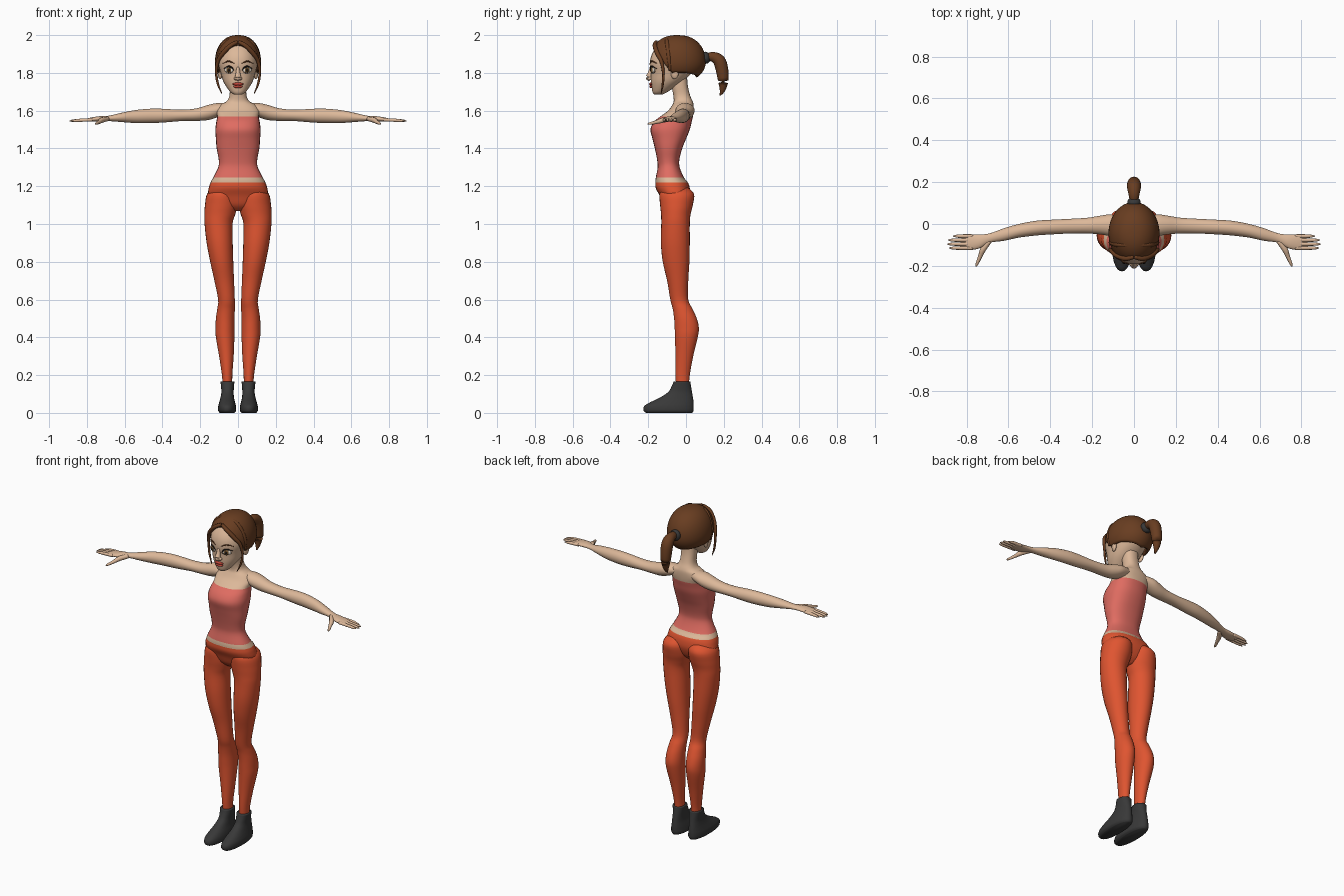
import bpy, bmesh, math
from mathutils import Vector, Matrix
from mathutils.bvhtree import BVHTree

default_cube = bpy.data.objects.get("Cube")
if default_cube:
    bpy.data.objects.remove(default_cube, do_unlink=True)


def material(name, r, g, b):
    mat = bpy.data.materials.new(name)
    mat.use_nodes = True
    mat.diffuse_color = (r, g, b, 1)
    shader = mat.node_tree.nodes["Principled BSDF"]
    shader.inputs["Base Color"].default_value = (r, g, b, 1)
    shader.inputs["Roughness"].default_value = 0.8
    return mat


SKIN = material("skin", .72, .48, .32)
TOP = material("coral top", .74, .15, .12)
PANTS = material("orange trousers", .74, .09, .03)
BOOT = material("charcoal", .04, .04, .04)
HAIR = material("brown hair", .14, .047, .015)
LIPS = material("red lips", .52, .06, .04)
WHITE = material("eye white", .78, .7, .6)
IRIS = material("hazel iris", .2, .1, .03)
DARK = material("dark lash", .015, .01, .008)


def finish(name, bm, mats, mirror=False):
    """Turn a bmesh into a smooth shaded object, mirrored over x if asked."""
    bmesh.ops.recalc_face_normals(bm, faces=bm.faces)
    for face in bm.faces:
        face.smooth = True
    mesh = bpy.data.meshes.new(name)
    bm.to_mesh(mesh)
    bm.free()
    for mat in mats:
        mesh.materials.append(mat)
    obj = bpy.data.objects.new(name, mesh)
    bpy.context.collection.objects.link(obj)
    if mirror:
        mod = obj.modifiers.new("mirror", "MIRROR")
        mod.use_mirror_merge = False
    return obj


def spline(rows, steps=4):
    """Smooth curve of number tuples that passes through every row."""
    rows = [Vector(row) for row in rows]
    out = []
    for i in range(len(rows) - 1):
        p, q = rows[i], rows[i + 1]
        before = rows[i - 1] if i else p
        after = rows[min(i + 2, len(rows) - 1)]
        for k in range(steps):
            t = k / steps
            start, end = (q - before) / 2, (after - p) / 2
            out.append(p + start * t + (3 * (q - p) - 2 * start - end) * t ** 2
                       + (2 * (p - q) + start + end) * t ** 3)
    return out + [rows[-1]]


def skin_rings(bm, rings):
    """Bridge rings of points and close both ends."""
    loops = [[bm.verts.new(p) for p in ring] for ring in rings]
    n = len(loops[0])
    for low, high in zip(loops, loops[1:]):
        for i in range(n):
            j = (i + 1) % n
            bm.faces.new((low[i], low[j], high[j], high[i]))
    bm.faces.new(loops[0])
    bm.faces.new(loops[-1])


def loft(name, rows, mats, axis="z", power=1.0, mirror=False, rule=None, sides=28):
    """Rows hold the position on the axis and the extents across it."""
    rings = []
    for pos, a0, a1, b0, b1 in spline(rows):
        ring = []
        for i in range(sides):
            ang = math.tau * i / sides
            c, s = math.cos(ang), math.sin(ang)
            u = (a0 + a1) / 2 + (a1 - a0) / 2 * math.copysign(abs(c) ** power, c)
            v = (b0 + b1) / 2 + (b1 - b0) / 2 * math.copysign(abs(s) ** power, s)
            ring.append((u, v, pos) if axis == "z" else (pos, u, v))
        rings.append(ring)
    bm = bmesh.new()
    skin_rings(bm, rings)
    if rule:
        for face in bm.faces:
            face.material_index = rule(face.calc_center_median().z)
    return finish(name, bm, mats, mirror)


def tube(name, rows, mat, mirror=False, sides=10):
    """Round tapered tube through rows of x, y, z, radius."""
    pts = spline(rows)
    rings = []
    for i, p in enumerate(pts):
        along = (pts[min(i + 1, len(pts) - 1)] - pts[max(i - 1, 0)]).xyz
        turn = along.to_track_quat("Z", "Y")
        rings.append([p.xyz + turn @ Vector((math.cos(a), math.sin(a), 0)) * p.w
                      for a in (math.tau * k / sides for k in range(sides))])
    bm = bmesh.new()
    skin_rings(bm, rings)
    return finish(name, bm, [mat], mirror)


def ball(name, centre, size, mat, mirror=False, turn=0):
    bm = bmesh.new()
    bmesh.ops.create_uvsphere(bm, u_segments=20, v_segments=12, radius=1)
    bm.transform(Matrix.Translation(centre) @ Matrix.Rotation(turn, 4, "Z")
                 @ Matrix.Diagonal((*size, 1)))
    return finish(name, bm, [mat], mirror)


# Torso with neck: trousers, bare waist, strapless top, bare shoulders
body = [(1.07, .03, -.09, -.03), (1.1, .1, -.12, 0), (1.15, .155, -.14, .02),
        (1.19, .155, -.16, .02), (1.22, .145, -.162, .01), (1.245, .132, -.16, -.01),
        (1.3, .105, -.15, -.033), (1.34, .102, -.153, -.035), (1.4, .113, -.165, -.02),
        (1.45, .117, -.177, 0), (1.5, .12, -.188, .02), (1.54, .115, -.17, .03),
        (1.57, .11, -.135, .037), (1.6, .115, -.095, .04), (1.63, .095, -.073, .04),
        (1.65, .06, -.065, .035), (1.68, .045, -.067, .022), (1.73, .044, -.075, .01),
        (1.79, .044, -.075, .005)]


def body_colour(z):
    return 0 if z < 1.22 else 2 if 1.245 < z < 1.57 else 1


loft("torso", [(z, -w, w, f, b) for z, w, f, b in body], [PANTS, SKIN, TOP],
     power=.86, rule=body_colour)

# Legs
loft("leg", [(1.2, .02, .12, -.12, 0), (1.16, .004, .163, -.14, .042),
             (1.1, .002, .175, -.137, .036), (1.05, .015, .178, -.132, .024),
             (1, .029, .177, -.131, .02), (.9, .028, .166, -.133, .02),
             (.8, .025, .147, -.123, .018), (.7, .021, .125, -.1, .012),
             (.6, .017, .105, -.083, .012), (.55, .017, .11, -.07, .035),
             (.5, .018, .117, -.063, .057), (.45, .018, .119, -.06, .068),
             (.4, .019, .117, -.058, .062), (.3, .023, .1, -.056, .038),
             (.2, .03, .085, -.056, .02), (.14, .03, .082, -.052, .015)],
     [PANTS], mirror=True)

# Ankle boots
loft("boot", [(0, .02, .096, -.212, .033), (.012, .01, .105, -.225, .04),
              (.035, .011, .105, -.222, .041), (.055, .015, .1, -.192, .04),
              (.08, .021, .093, -.14, .037), (.11, .023, .088, -.095, .032),
              (.14, .021, .09, -.076, .027), (.165, .019, .093, -.066, .023)],
     [BOOT], mirror=True, power=.9)

# Arms with palms
loft("arm", [(.05, -.04, .03, 1.59, 1.64), (.11, -.055, .045, 1.565, 1.64),
             (.16, -.05, .04, 1.55, 1.63), (.22, -.045, .03, 1.546, 1.612),
             (.3, -.045, .025, 1.545, 1.605), (.4, -.05, .02, 1.537, 1.61),
             (.47, -.055, .015, 1.535, 1.61), (.55, -.065, 0, 1.535, 1.602),
             (.62, -.08, -.02, 1.54, 1.588), (.69, -.09, -.045, 1.545, 1.572),
             (.74, -.117, -.05, 1.542, 1.57), (.79, -.123, -.05, 1.542, 1.561),
             (.81, -.115, -.056, 1.546, 1.555)], [SKIN], axis="x", mirror=True)

# Fingers and thumb
fingers = {"little": (-.058, .865), "ring": (-.077, .888),
           "middle": (-.096, .892), "index": (-.115, .884)}
for label, (y, tip) in fingers.items():
    tube(label + "_finger", [(.77, y, 1.552, .009), (.82, y, 1.55, .009),
                             (tip - .02, y, 1.547, .007), (tip, y, 1.545, .002)],
         SKIN, mirror=True)
tube("thumb", [(.69, -.08, 1.557, .012), (.72, -.12, 1.55, .014),
               (.735, -.155, 1.54, .01), (.75, -.19, 1.532, .007),
               (.755, -.203, 1.53, .002)], SKIN, mirror=True)

# Head
skull = [(1.685, .02, -.168, -.125), (1.698, .04, -.177, -.1), (1.73, .064, -.183, -.05),
         (1.76, .08, -.186, -.01), (1.8, .092, -.187, .03), (1.85, .105, -.192, .06),
         (1.9, .1, -.18, .07), (1.95, .075, -.143, .045), (1.98, .03, -.09, -.01)]
head = loft("head", [(z, -w, w, f, b) for z, w, f, b in skull], [SKIN], power=.92)
tree = BVHTree.FromPolygons([v.co for v in head.data.vertices],
                            [p.vertices[:] for p in head.data.polygons])


def face_point(x, z, out=0.0):
    """Point on the front of the head, moved out towards the front."""
    hit = tree.ray_cast(Vector((x, -1, z)), Vector((0, 1, 0)))[0]
    return hit + Vector((0, -out, 0))


def face_line(name, points, radius, mat, mirror=True):
    rows = [(*face_point(x, z, .002), radius * (.4 if i in (0, len(points) - 1) else 1))
            for i, (x, z) in enumerate(points)]
    tube(name, rows, mat, mirror, sides=8)


# Eyes, lashes and brows
eye_turn = math.radians(22)
for part, width, height, out, mat in (("eye_white", .025, .017, 0, WHITE),
                                      ("iris", .014, .015, .004, IRIS),
                                      ("pupil", .007, .008, .008, DARK)):
    ball(part, face_point(.048, 1.815, out), (width, .007, height), mat, True, eye_turn)
face_line("upper_lash", [(.022, 1.812), (.034, 1.829), (.052, 1.834), (.075, 1.822)],
          .004, DARK)
face_line("lower_lash", [(.024, 1.808), (.046, 1.798), (.07, 1.81)], .002, DARK)
face_line("eyebrow", [(.02, 1.85), (.05, 1.862), (.08, 1.85)], .004, HAIR)

# Nose, lips and ears
tube("nose", [(0, -.184, 1.83, .008), (0, -.19, 1.8, .012), (0, -.198, 1.775, .016),
              (0, -.19, 1.762, .008)], SKIN)
ball("nostril", (.012, -.19, 1.77), (.01, .013, .009), SKIN, True)
ball("upper_lip", face_point(0, 1.741), (.029, .011, .008), LIPS)
ball("lower_lip", face_point(0, 1.728), (.024, .012, .009), LIPS)
ball("ear", (.094, -.06, 1.8), (.012, .022, .033), SKIN, True, math.radians(-20))

# Hair cap with a curved hairline
bm = bmesh.new()
around, down, middle = 56, 16, 1.86
loops = []
for j in range(1, down + 1):
    loop = []
    for i in range(around):
        ang = math.tau * i / around
        t = min(i, around - i) * 2 / around
        edge = 1.955 - .155 * min(1, t / .42) ** 2 - .025 * max(0, t - .6) / .4
        reach = .14 if edge > middle else .11
        theta = math.acos((edge - middle) / reach) * j / down
        wide = math.sin(theta) ** .85
        rise = math.cos(theta) * (.14 if theta < math.pi / 2 else .11)
        loop.append(bm.verts.new((.122 * wide * math.sin(ang),
                                  -.045 - .15 * wide * math.cos(ang), middle + rise)))
    loops.append(loop)
crown = bm.verts.new((0, -.045, 2))
for i in range(around):
    k = (i + 1) % around
    bm.faces.new((crown, loops[0][i], loops[0][k]))
    for low, high in zip(loops, loops[1:]):
        bm.faces.new((low[i], high[i], high[k], low[k]))
cap = finish("hair_cap", bm, [HAIR])
thick = cap.modifiers.new("thickness", "SOLIDIFY")
thick.thickness = .018
thick.offset = -1

# Swept fringe, side locks and ridge
tube("fringe_lock", [(.003, -.158, 1.965, .009), (.042, -.165, 1.943, .012),
                     (.083, -.15, 1.9, .012), (.107, -.13, 1.86, .01),
                     (.115, -.12, 1.8, .007), (.106, -.123, 1.74, .006),
                     (.085, -.132, 1.69, .002)], HAIR, True)
tube("hair_ridge", [(0, -.1, 1.985, .008), (.07, -.1, 1.962, .011),
                    (.109, -.09, 1.88, .011), (.108, -.085, 1.81, .006)], HAIR, True)

# Ponytail and tie
tube("hair_tie", [(0, .085, 1.875, .024), (0, .095, 1.878, .031),
                  (0, .11, 1.882, .031), (0, .122, 1.885, .022)], BOOT, sides=20)
tube("ponytail", [(0, .1, 1.88, .018), (0, .14, 1.885, .026), (0, .175, 1.865, .033),
                  (0, .19, 1.82, .033), (0, .197, 1.76, .028), (0, .193, 1.71, .015),
                  (0, .18, 1.68, .003)], HAIR, sides=20)
